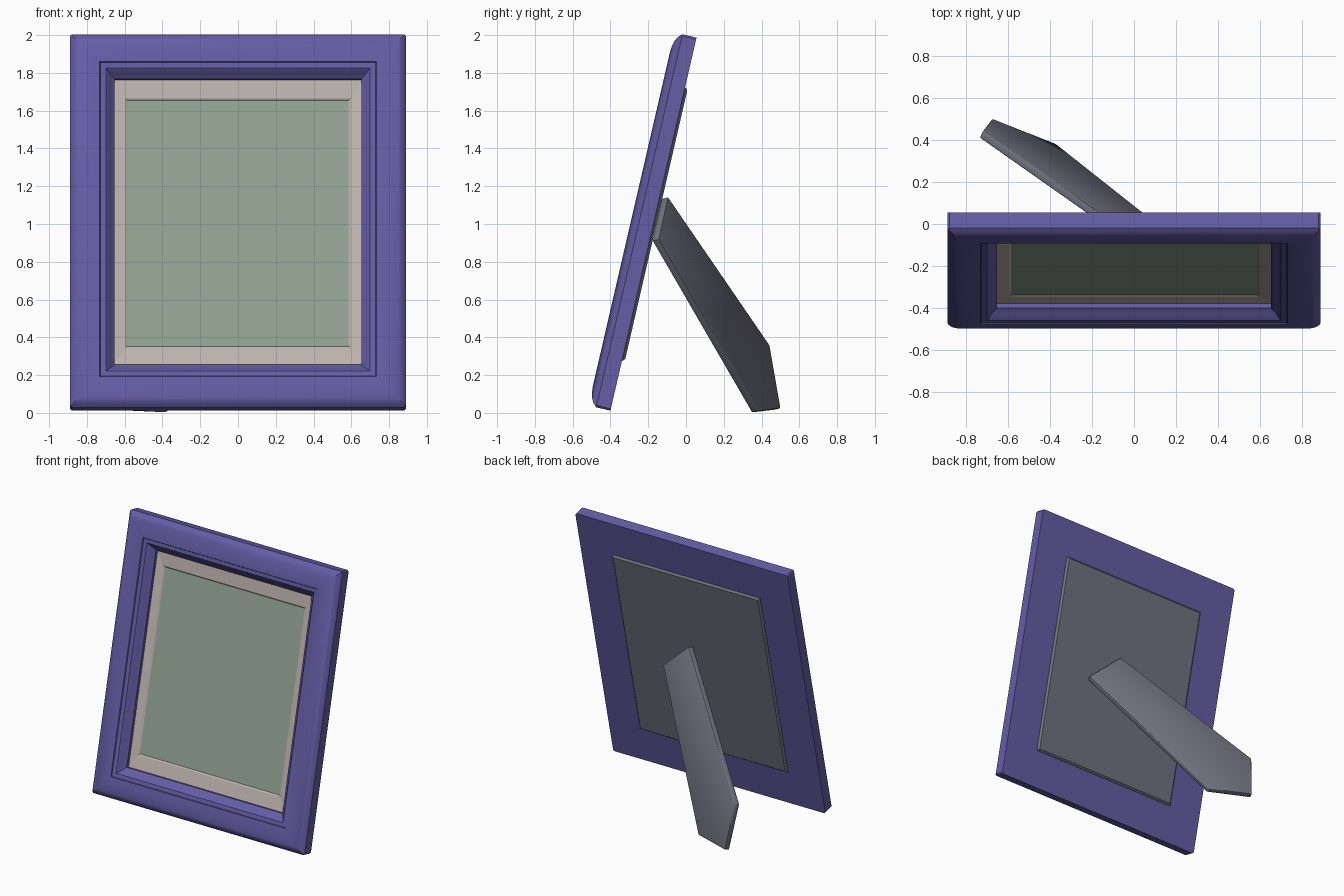
import bpy, bmesh, math
from mathutils import Matrix, Vector

if "Cube" in bpy.data.objects:
    bpy.data.objects.remove(bpy.data.objects["Cube"])

HX, HV = 0.89, 1.0135          # half width and half height of the leaning frame
TILT = math.radians(13)

# Local axes of the leaning frame: x across, u up the frame, n towards the viewer
AX_U = Vector((0, math.sin(TILT), math.cos(TILT)))
AX_N = Vector((0, -math.cos(TILT), math.sin(TILT)))
BASE = Vector((0, -0.40, 0.012))


def place(x, v, n):
    return BASE + Vector((x, 0, 0)) + AX_U * (v + HV) + AX_N * n


def material(name, rgb):
    m = bpy.data.materials.new(name)
    m.diffuse_color = (*rgb, 1)
    m.use_nodes = True
    m.node_tree.nodes["Principled BSDF"].inputs["Base Color"].default_value = m.diffuse_color
    return m


def finish(bm, name, mat, smooth=None):
    bmesh.ops.recalc_face_normals(bm, faces=bm.faces)
    me = bpy.data.meshes.new(name)
    bm.to_mesh(me)
    bm.free()
    ob = bpy.data.objects.new(name, me)
    bpy.context.collection.objects.link(ob)
    me.materials.append(mat)
    if smooth:
        bpy.ops.object.select_all(action='DESELECT')
        ob.select_set(True)
        bpy.context.view_layer.objects.active = ob
        bpy.ops.object.shade_smooth_by_angle(angle=math.radians(smooth))
    return ob


def ring_sweep(bm, sections, closed=True):
    """Mitred rectangular moulding; each section is (half width, half height, n)."""
    rings = [[bm.verts.new(place(sx * hx, sv * hv, n))
              for sx, sv in ((-1, -1), (1, -1), (1, 1), (-1, 1))]
             for hx, hv, n in sections]
    count = len(rings)
    for i in range(count if closed else count - 1):
        a, b = rings[i], rings[(i + 1) % count]
        for k in range(4):
            j = (k + 1) % 4
            bm.faces.new((a[k], a[j], b[j], b[k]))
    return rings


purple = material("purple_frame", (0.13, 0.11, 0.38))
cream = material("cream_mat", (0.52, 0.46, 0.43))
green = material("green_picture", (0.28, 0.36, 0.28))
grey = material("grey_back", (0.17, 0.17, 0.22))

# Moulded frame: (distance in from the outer edge, height above the back)
profile = [(0, 0), (0, 0.077), (0.010, 0.088), (0.024, 0.100), (0.042, 0.109),
           (0.068, 0.116), (0.10, 0.120), (0.13, 0.120), (0.158, 0.117),
           (0.162, 0.110), (0.190, 0.106), (0.197, 0.100), (0.215, 0.074),
           (0.237, 0.055), (0.237, 0.015), (0.275, 0.015), (0.275, 0)]
bm = bmesh.new()
rings = ring_sweep(bm, [(HX - d, HV - d, n) for d, n in profile])
corners = [bm.edges.new((a, b)) if not bm.edges.get((a, b)) else bm.edges.get((a, b))
           for a, b in zip(rings[0], rings[1])]
bmesh.ops.bevel(bm, geom=corners, offset=0.01, segments=1, affect='EDGES')
finish(bm, "frame", purple, 25)

# Mat border with a thin bevelled inner edge
bm = bmesh.new()
ring_sweep(bm, [(0.67, 0.79, 0.012), (0.67, 0.79, 0.034),
                (0.597, 0.677, 0.023), (0.586, 0.668, 0.016), (0.586, 0.668, 0.012)])
finish(bm, "mat_border", cream)

# Picture pane
bm = bmesh.new()
outer = ring_sweep(bm, [(0.60, 0.68, 0.016)], closed=False)[0]
bm.faces.new(outer)
finish(bm, "picture", green)

# Backing board with bevelled rim
bm = bmesh.new()
r = ring_sweep(bm, [(0.62, 0.743, 0.012), (0.62, 0.743, -0.002),
                    (0.607, 0.73, -0.015)], closed=False)
bm.faces.new(r[0])
bm.faces.new(r[-1])
finish(bm, "backing_board", grey)

# Easel leg: five-sided board swung out to one side
outline = [Vector(p) for p in ((0.03, -0.128, 1.135), (0.28, -0.178, 0.91),
                               (-0.385, 0.348, 0.002), (-0.69, 0.468, 0.016),
                               (-0.735, 0.41, 0.35))]
normal = (outline[1] - outline[0]).cross(outline[4] - outline[0]).normalized()
bm = bmesh.new()
under = [bm.verts.new(p) for p in outline]
over = [bm.verts.new(p + normal * 0.038) for p in outline]
bm.faces.new(under)
bm.faces.new(over)
for k in range(5):
    j = (k + 1) % 5
    bm.faces.new((under[k], under[j], over[j], over[k]))
bmesh.ops.recalc_face_normals(bm, faces=bm.faces)
bmesh.ops.bevel(bm, geom=bm.edges[:], offset=0.006, segments=2, affect='EDGES', profile=0.5)
finish(bm, "easel_leg", grey, 40)
